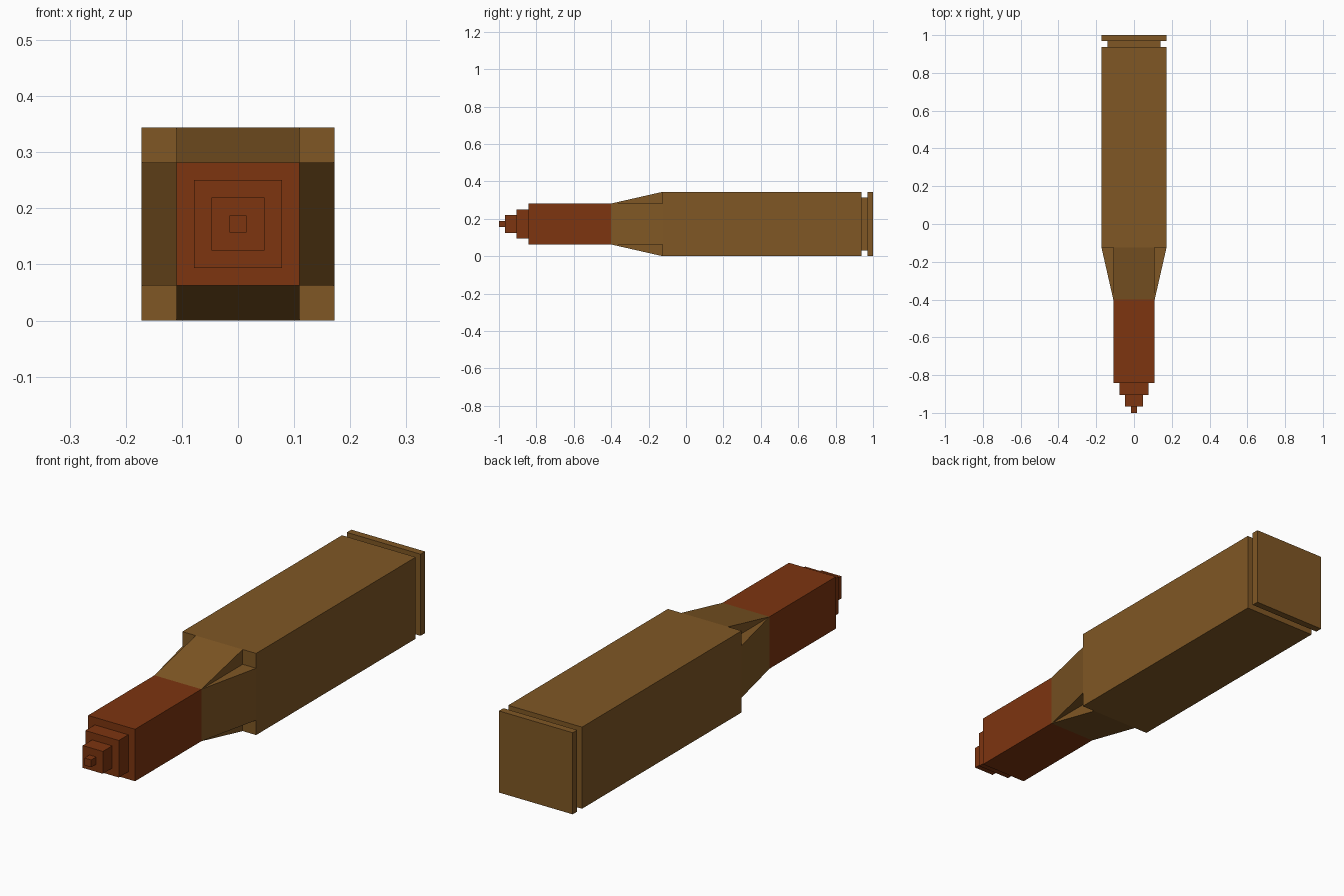
import bpy
import bmesh
import math
from mathutils import Matrix, Vector

if "Cube" in bpy.data.objects:
    bpy.data.objects.remove(bpy.data.objects["Cube"])

AXIS_Z = 0.172   # height of the long axis
BODY = 0.172     # half width of the case
NECK = 0.1095    # half width of the bullet and shoulder core
SHOULDER_FRONT, SHOULDER_BACK = -0.40, -0.125


def material(name, rgb):
    mat = bpy.data.materials.new(name)
    mat.diffuse_color = (*rgb, 1.0)
    mat.use_nodes = True
    mat.node_tree.nodes["Principled BSDF"].inputs["Base Color"].default_value = mat.diffuse_color
    return mat


brass = material("brass", (0.215, 0.096, 0.018))
copper = material("copper", (0.205, 0.035, 0.005))


def finish(name, bm, mat):
    bmesh.ops.recalc_face_normals(bm, faces=bm.faces)
    mesh = bpy.data.meshes.new(name)
    bm.to_mesh(mesh)
    bm.free()
    mesh.materials.append(mat)
    obj = bpy.data.objects.new(name, mesh)
    obj.location.z = AXIS_Z
    bpy.context.collection.objects.link(obj)
    return obj


def square_bar(name, y0, y1, half, mat):
    """Square bar along y, centred on the long axis."""
    bm = bmesh.new()
    bmesh.ops.create_cube(bm, size=1.0)
    bmesh.ops.scale(bm, vec=(2 * half, y1 - y0, 2 * half), verts=bm.verts)
    bmesh.ops.translate(bm, vec=(0, (y0 + y1) / 2, 0), verts=bm.verts)
    return finish(name, bm, mat)


def shoulder_wedge(name, angle):
    """Triangular ramp on one side of the shoulder core."""
    bm = bmesh.new()
    profile = [(SHOULDER_FRONT, NECK), (SHOULDER_BACK, NECK), (SHOULDER_BACK, BODY)]
    face = bm.faces.new([bm.verts.new((-NECK, y, z)) for y, z in profile])
    ext = bmesh.ops.extrude_face_region(bm, geom=[face])
    moved = [g for g in ext["geom"] if isinstance(g, bmesh.types.BMVert)]
    bmesh.ops.translate(bm, vec=Vector((2 * NECK, 0, 0)), verts=moved)
    bmesh.ops.rotate(bm, matrix=Matrix.Rotation(angle, 3, 'Y'), verts=bm.verts)
    return finish(name, bm, brass)


# Brass case: body, extractor groove and rim
square_bar("case_body", SHOULDER_BACK, 0.938, BODY, brass)
square_bar("extractor_groove", 0.938, 0.97, 0.141, brass)
square_bar("case_rim", 0.97, 1.0, BODY, brass)

# Shoulder: square core with a ramp on each of its four sides
square_bar("shoulder_core", SHOULDER_FRONT, SHOULDER_BACK, NECK, brass)
for i, side in enumerate(("top", "right", "bottom", "left")):
    shoulder_wedge(f"shoulder_ramp_{side}", i * math.pi / 2)

# Copper bullet with a stepped tip
square_bar("bullet_body", -0.842, SHOULDER_FRONT, NECK, copper)
square_bar("tip_step_large", -0.905, -0.842, 0.078, copper)
square_bar("tip_step_medium", -0.967, -0.905, 0.047, copper)
square_bar("tip_point", -1.0, -0.967, 0.0155, copper)
